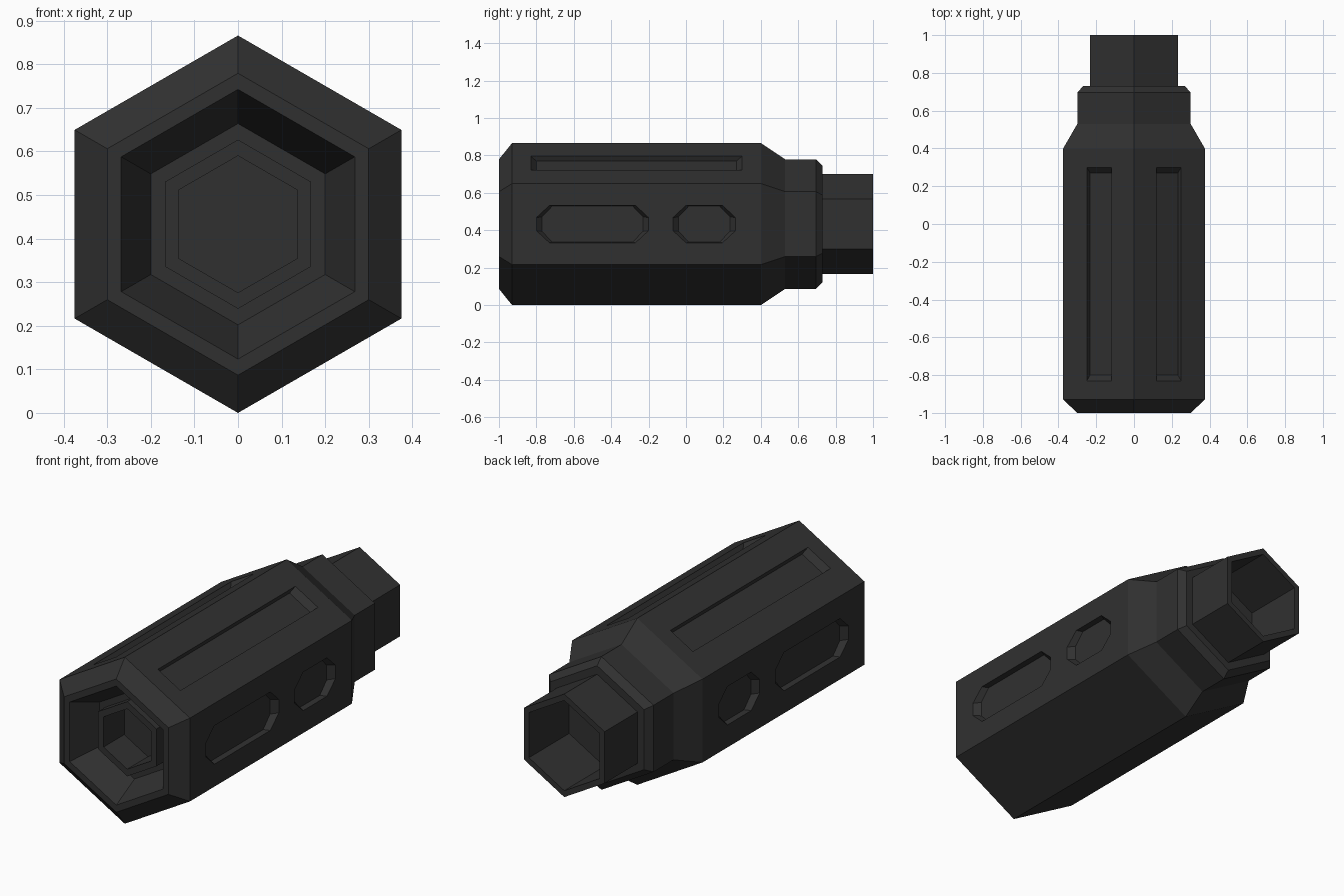
import bpy, bmesh, math
from mathutils import Vector, Matrix

if "Cube" in bpy.data.objects:
    bpy.data.objects.remove(bpy.data.objects["Cube"])

CZ = 0.433                      # height of the centre axis
C30 = math.cos(math.radians(30))

mat = bpy.data.materials.new("dark grey")
mat.diffuse_color = (0.03, 0.03, 0.03, 1)
mat.use_nodes = True
mat.node_tree.nodes["Principled BSDF"].inputs["Base Color"].default_value = mat.diffuse_color


def loft(name, rings):
    """Closed solid skinned through rings of equal vertex count."""
    bm = bmesh.new()
    loops = [[bm.verts.new(p) for p in ring] for ring in rings]
    n = len(loops[0])
    for a, b in zip(loops, loops[1:]):
        for i in range(n):
            j = (i + 1) % n
            bm.faces.new((a[i], a[j], b[j], b[i]))
    bm.faces.new(loops[0])
    bm.faces.new(loops[-1])
    bmesh.ops.recalc_face_normals(bm, faces=bm.faces)
    me = bpy.data.meshes.new(name)
    bm.to_mesh(me)
    bm.free()
    me.materials.append(mat)
    ob = bpy.data.objects.new(name, me)
    bpy.context.collection.objects.link(ob)
    return ob


def hexagon(y, apothem):
    r = apothem / C30
    return [(r * math.sin(k * math.pi / 3), y, CZ + r * math.cos(k * math.pi / 3))
            for k in range(6)]


def slot_outline(y0, y1, w, cy, cw):
    """Chamfered rectangle: y range, half width w, chamfer cy by cw."""
    if cy == 0:
        return [(y0, -w), (y1, -w), (y1, w), (y0, w)]
    return [(y0 + cy, -w), (y1 - cy, -w), (y1, -w + cw), (y1, w - cw),
            (y1 - cy, w), (y0 + cy, w), (y0, w - cw), (y0, -w + cw)]


def cutter(angle, y0, y1, shift, w, cy, cw, depth=0.03, taper=0.03):
    """Pocket cutter on the flat facing `angle` (0 = +x, 90 = +z)."""
    a = math.radians(angle)
    normal = Vector((math.cos(a), 0, math.sin(a)))
    side = Vector((-math.sin(a), 0, math.cos(a)))
    top = slot_outline(y0, y1, w, cy, cw)
    low = slot_outline(y0 + taper, y1 - taper, w - 0.003, cy * 0.8, cw * 0.9)

    def place(pts, h):
        return [Vector((0, 0, CZ)) + normal * (0.375 + h) + side * (s + shift)
                + Vector((0, y, 0)) for y, s in pts]
    return loft("pocket_cutter", [place(low, -depth), place(top, 0), place(top, 0.05)])


# Hexagonal barrel: front socket, nozzle ring, body, collar, hollow stem
profile = [(-0.74, 0.136), (-0.91, 0.136), (-0.91, 0.168), (-0.85, 0.168),
           (-0.85, 0.20), (-1.0, 0.268), (-1.0, 0.30), (-0.93, 0.375),
           (0.40, 0.375), (0.53, 0.30), (0.695, 0.30), (0.73, 0.27),
           (0.73, 0.232), (1.0, 0.232), (1.0, 0.203), (0.67, 0.203)]
barrel = loft("barrel", [hexagon(y, a) for y, a in profile])

# Pockets: two octagonal slots on each side, a long slot on each upper face
cutters = []
for ang in (0, 180):
    cutters.append(cutter(ang, -0.80, -0.20, 0, 0.10, 0.07, 0.065))
    cutters.append(cutter(ang, -0.07, 0.265, 0, 0.10, 0.07, 0.065))
for ang, sgn in ((60, 1), (120, -1)):
    # shift along the face toward the ridge, slot spans x 0.12 to 0.25
    cutters.append(cutter(ang, -0.83, 0.30, sgn * 0.003, 0.075, 0, 0))

# The upper faces point 30 degrees above horizontal plus 30
for c in cutters:
    m = barrel.modifiers.new("pocket", 'BOOLEAN')
    m.operation = 'DIFFERENCE'
    m.solver = 'EXACT'
    m.object = c
    c.hide_render = True

# Apply the cuts and remove the cutters
dg = bpy.context.evaluated_depsgraph_get()
dg.update()
cut = bpy.data.meshes.new_from_object(barrel.evaluated_get(dg))
barrel.modifiers.clear()
barrel.data = cut
for c in cutters:
    bpy.data.objects.remove(c)
cut.name = "barrel"
